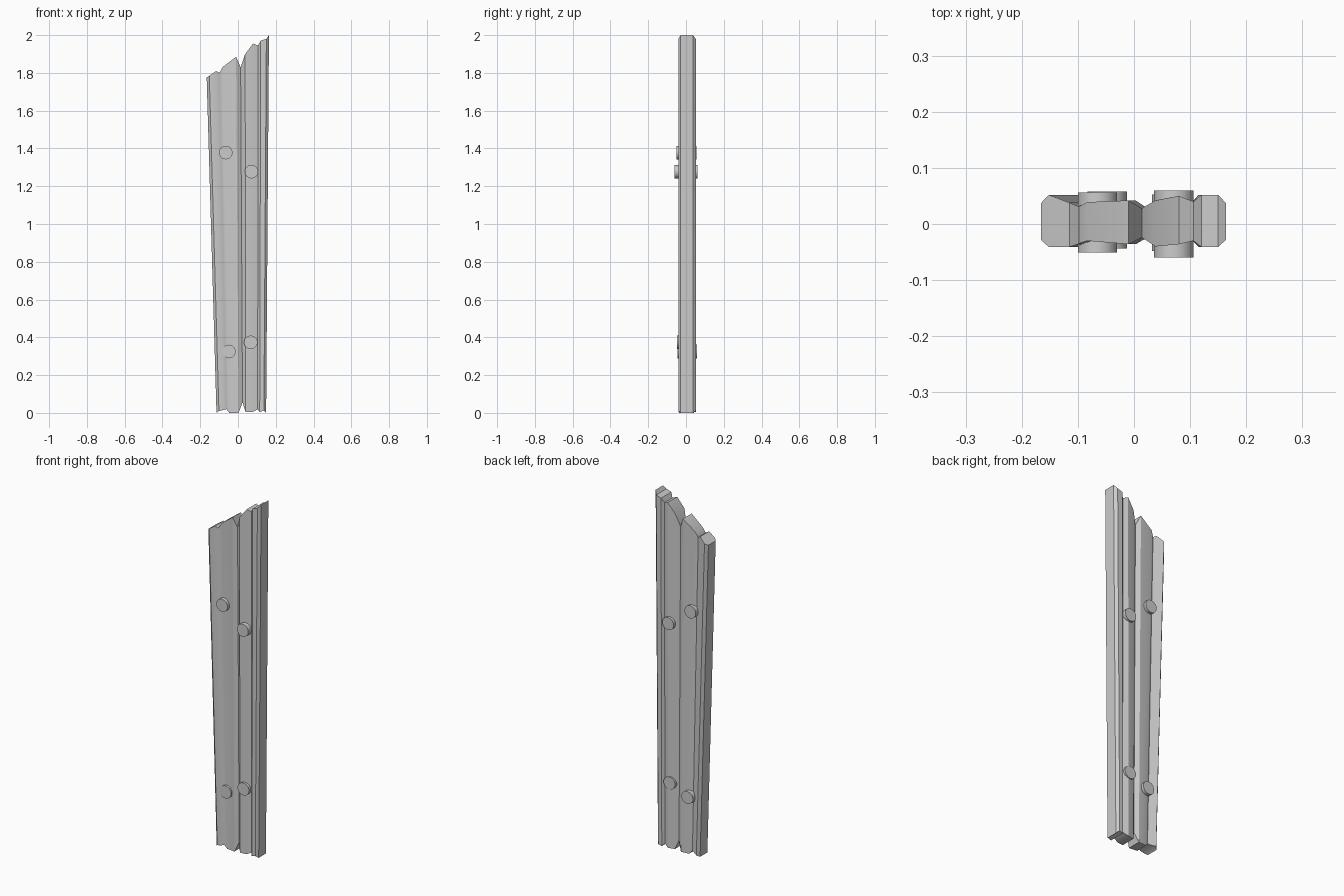
import bpy, bmesh, math
from mathutils import Matrix

# Plank stations across the width: x_top, z_top, x_bottom, z_bottom, y_front, y_back
stations = [
    (-0.166, 1.775, -0.114, 0.00, -0.028, 0.037),
    (-0.152, 1.785, -0.101, 0.01, -0.041, 0.052),
    (-0.115, 1.81, -0.076, 0.015, -0.041, 0.038),
    (-0.098, 1.80, -0.062, 0.02, -0.035, 0.031),
    (-0.083, 1.83, -0.046, 0.00, -0.030, 0.039),
    (-0.010, 1.885, 0.003, 0.00, -0.036, 0.042),
    (0.014, 1.83, 0.024, 0.055, -0.024, 0.028),
    (0.038, 1.90, 0.040, 0.005, -0.040, 0.042),
    (0.080, 1.955, 0.078, 0.005, -0.036, 0.050),
    (0.106, 1.945, 0.104, 0.018, -0.030, 0.040),
    (0.120, 1.97, 0.115, 0.005, -0.041, 0.052),
    (0.150, 1.98, 0.137, 0.012, -0.041, 0.052),
    (0.164, 2.00, 0.149, 0.00, -0.028, 0.037),
]


def finish(bm, name):
    bmesh.ops.recalc_face_normals(bm, faces=bm.faces)
    mesh = bpy.data.meshes.new(name)
    bm.to_mesh(mesh)
    bm.free()
    obj = bpy.data.objects.new(name, mesh)
    bpy.context.collection.objects.link(obj)
    bpy.ops.object.select_all(action='DESELECT')
    obj.select_set(True)
    bpy.context.view_layer.objects.active = obj
    bpy.ops.object.shade_smooth_by_angle(angle=math.radians(30))
    return obj


# Weathered board with lengthwise grooves and splintered ends
bm = bmesh.new()
rings = []
for xt, zt, xb, zb, yf, yb in stations:
    rings.append([bm.verts.new(p) for p in
                  ((xb, yf, zb), (xt, yf, zt), (xt, yb, zt), (xb, yb, zb))])
for a, b in zip(rings, rings[1:]):
    for i in range(4):
        j = (i + 1) % 4
        bm.faces.new((a[i], a[j], b[j], b[i]))
bm.faces.new(rings[0])
bm.faces.new(rings[-1])
finish(bm, "plank")

# Round pegs running through the board: x, z, y_front, y_back
pegs = [
    (-0.065, 1.378, -0.051, 0.056),
    (0.071, 1.277, -0.060, 0.060),
    (-0.048, 0.325, -0.044, 0.058),
    (0.067, 0.374, -0.048, 0.053),
]
for n, (x, z, yf, yb) in enumerate(pegs, 1):
    bm = bmesh.new()
    place = Matrix.Translation((x, (yf + yb) / 2, z)) @ Matrix.Rotation(math.pi / 2, 4, 'X')
    bmesh.ops.create_cone(bm, cap_ends=True, segments=14, radius1=0.036,
                          radius2=0.036, depth=yb - yf, matrix=place)
    finish(bm, f"peg_{n}")
